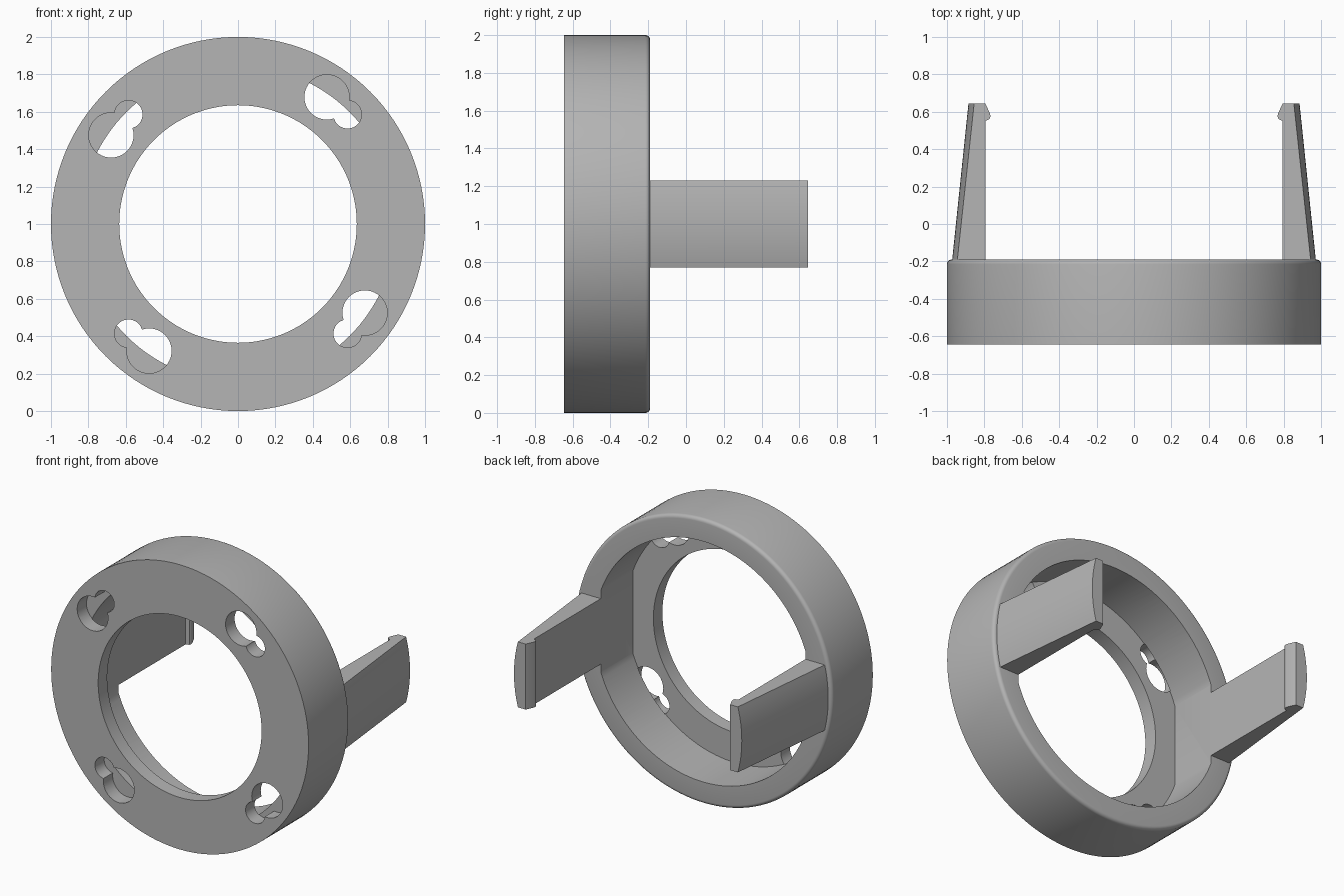
import bpy, bmesh, math
from mathutils import Vector

cube = bpy.data.objects.get("Cube")
if cube:
    bpy.data.objects.remove(cube, do_unlink=True)

FRONT, BACK, PLATE = -0.645, -0.19, -0.545   # depth positions along y
CZ = 1.0                                     # ring axis height
FLAT = 0.795                                 # inner flat behind each arm
CAVITY = 0.845

grey = bpy.data.materials.new("plain_grey")
grey.use_nodes = True
grey.diffuse_color = (0.46, 0.46, 0.46, 1)
bsdf = next(n for n in grey.node_tree.nodes if n.type == 'BSDF_PRINCIPLED')
bsdf.inputs["Base Color"].default_value = grey.diffuse_color
bsdf.inputs["Roughness"].default_value = 0.6


def loft(name, sections, closed=False):
    """Skin a list of equal-length closed sections; cap the ends if open."""
    bm = bmesh.new()
    rows = [[bm.verts.new(p) for p in s] for s in sections]
    n = len(rows[0])
    pairs = list(zip(rows, rows[1:]))
    if closed:
        pairs.append((rows[-1], rows[0]))
    else:
        bm.faces.new(rows[0])
        bm.faces.new(rows[-1])
    for a, b in pairs:
        for i in range(n):
            j = (i + 1) % n
            bm.faces.new((a[i], a[j], b[j], b[i]))
    bmesh.ops.recalc_face_normals(bm, faces=bm.faces)
    mesh = bpy.data.meshes.new(name)
    bm.to_mesh(mesh)
    bm.free()
    obj = bpy.data.objects.new(name, mesh)
    bpy.context.collection.objects.link(obj)
    mesh.materials.append(grey)
    return obj


def prism(name, outline, y0, y1):
    return loft(name, [[(x, y, z) for x, z in outline] for y in (y0, y1)])


def arc(cx, cz, r, a0, a1, n):
    return [(cx + r * math.cos(a0 + (a1 - a0) * i / n),
             cz + r * math.sin(a0 + (a1 - a0) * i / n)) for i in range(n + 1)]


def activate(obj):
    bpy.ops.object.select_all(action='DESELECT')
    obj.select_set(True)
    bpy.context.view_layer.objects.active = obj


def cut(obj, cutter):
    mod = obj.modifiers.new("cut", 'BOOLEAN')
    mod.operation, mod.solver, mod.object = 'DIFFERENCE', 'EXACT', cutter
    activate(obj)
    bpy.ops.object.modifier_apply(modifier=mod.name)
    bpy.data.objects.remove(cutter, do_unlink=True)


# Ring body: lathed section with a rounded back edge
fillet = 0.025
section = [(0.635, FRONT), (1.0, FRONT)]
section += arc(1 - fillet, BACK - fillet, fillet, 0, math.pi / 2, 5)
section += [(0.635, BACK)]
steps = 128
ring = loft("ring_body", [
    [(r * math.cos(t), y, CZ + r * math.sin(t)) for r, y in section]
    for t in (2 * math.pi * i / steps for i in range(steps))], closed=True)

# Cavity open to the back, with a flat on each side
a = math.acos(FLAT / CAVITY)
outline = arc(0, CZ, CAVITY, a, math.pi - a, 56)
outline += arc(0, CZ, CAVITY, math.pi + a, 2 * math.pi - a, 56)
cut(ring, prism("cavity_cutter", outline, PLATE, BACK + 0.1))

# Four keyholes through the front plate: a large and a small round each
for k in range(4):
    for angle, radius in ((55, 0.12), (45, 0.075)):
        t = math.radians(angle + 90 * k)
        hole = arc(0.828 * math.cos(t), CZ + 0.828 * math.sin(t),
                   radius, 0, 2 * math.pi, 40)[:-1]
        cut(ring, prism("keyhole_cutter", hole, FRONT - 0.1, PLATE + 0.003))

# Two snap arms: tapered, rounded outside, hooked inside at the tip
TIP, HALF = 0.645, 0.23
hook = [(FLAT, BACK), (FLAT, 0.55), (0.772, 0.562), (0.767, 0.575),
        (0.77, 0.59), (0.795, TIP)]


def arm_section(side, z):
    pts = hook + [(math.sqrt(r * r - z * z), y)
                  for r, y in ((0.885, TIP), (0.972, BACK))]
    return [Vector((side * x, y, CZ + z)) for x, y in pts]


arms = [loft(name, [arm_section(side, HALF * (i / 8 - 1)) for i in range(17)])
        for name, side in (("left_arm", 1), ("right_arm", -1))]

for obj in [ring] + arms:
    activate(obj)
    bpy.ops.object.shade_smooth_by_angle(angle=math.radians(25))
